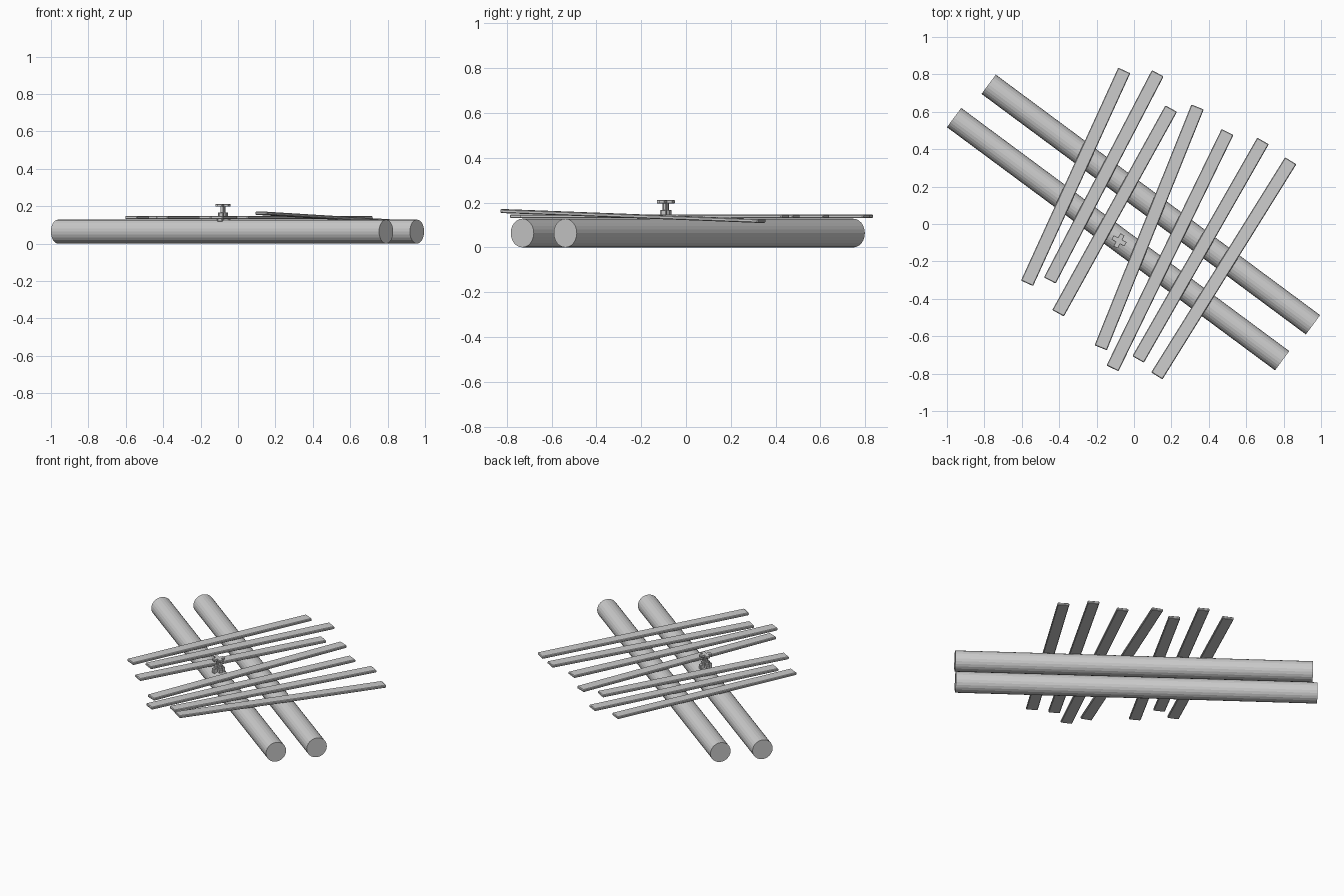
import bpy
import math
from mathutils import Vector, Matrix

if "Cube" in bpy.data.objects:
    bpy.data.objects.remove(bpy.data.objects["Cube"])


def place(obj, a, b):
    """Lay an object with its long axis X between two points, keeping its top up."""
    a, b = Vector(a), Vector(b)
    x = (b - a).normalized()
    y = Vector((0, 0, 1)).cross(x).normalized()
    z = x.cross(y)
    m = Matrix((x, y, z)).transposed().to_4x4()
    m.translation = (a + b) / 2
    obj.matrix_world = m


def box(name, size, bevel=0.0):
    bpy.ops.mesh.primitive_cube_add(size=1)
    o = bpy.context.object
    o.name = name
    o.data.transform(Matrix.Diagonal((*size, 1)))
    if bevel:
        m = o.modifiers.new("soft_edges", 'BEVEL')
        m.width = bevel
        m.segments = 1
    return o


def log(name, a, b, r=0.064):
    a, b = Vector((*a, r)), Vector((*b, r))
    bpy.ops.mesh.primitive_cylinder_add(vertices=24, radius=r, depth=(b - a).length)
    o = bpy.context.object
    o.name = name
    o.data.transform(Matrix.Rotation(math.pi / 2, 4, 'Y'))
    place(o, a, b)


# Two supporting logs
log("rear_log", (-0.777, 0.747), (0.957, -0.539))
log("front_log", (-0.962, 0.569), (0.792, -0.731))

# Loose planks across the logs: near end, far end, heights of both ends
planks = [
    ((-0.572, -0.317), (-0.052, 0.821), 0.139, 0.139),
    ((-0.450, -0.302), (0.127, 0.806), 0.139, 0.139),
    ((-0.406, -0.477), (0.199, 0.617), 0.139, 0.139),
    ((-0.178, -0.662), (0.340, 0.626), 0.139, 0.139),
    ((-0.115, -0.772), (0.500, 0.492), 0.139, 0.139),
    ((0.022, -0.724), (0.690, 0.444), 0.139, 0.139),
    ((0.122, -0.812), (0.838, 0.338), 0.162, 0.118),
]
for i, (p, q, z0, z1) in enumerate(planks):
    a, b = Vector((*p, z0)), Vector((*q, z1))
    o = box(f"plank_{i + 1}", ((b - a).length, 0.071, 0.017), 0.004)
    place(o, a, b)

# Small cross-shaped post standing on the front log
cx, cy, turn = -0.08, -0.09, math.radians(-28)
parts = [("post_foot", 0.076, 0.026, 0.118, 0.148),
         ("post_collar", 0.048, 0.024, 0.146, 0.166),
         ("post_stem", 0.026, 0.014, 0.160, 0.202),
         ("post_cap", 0.078, 0.026, 0.197, 0.211)]
for name, length, width, z0, z1 in parts:
    for k in range(2):
        o = box(f"{name}_{k + 1}", (length, width, z1 - z0), 0.0015)
        o.location = (cx, cy, (z0 + z1) / 2)
        o.rotation_euler.z = turn + k * math.pi / 2
